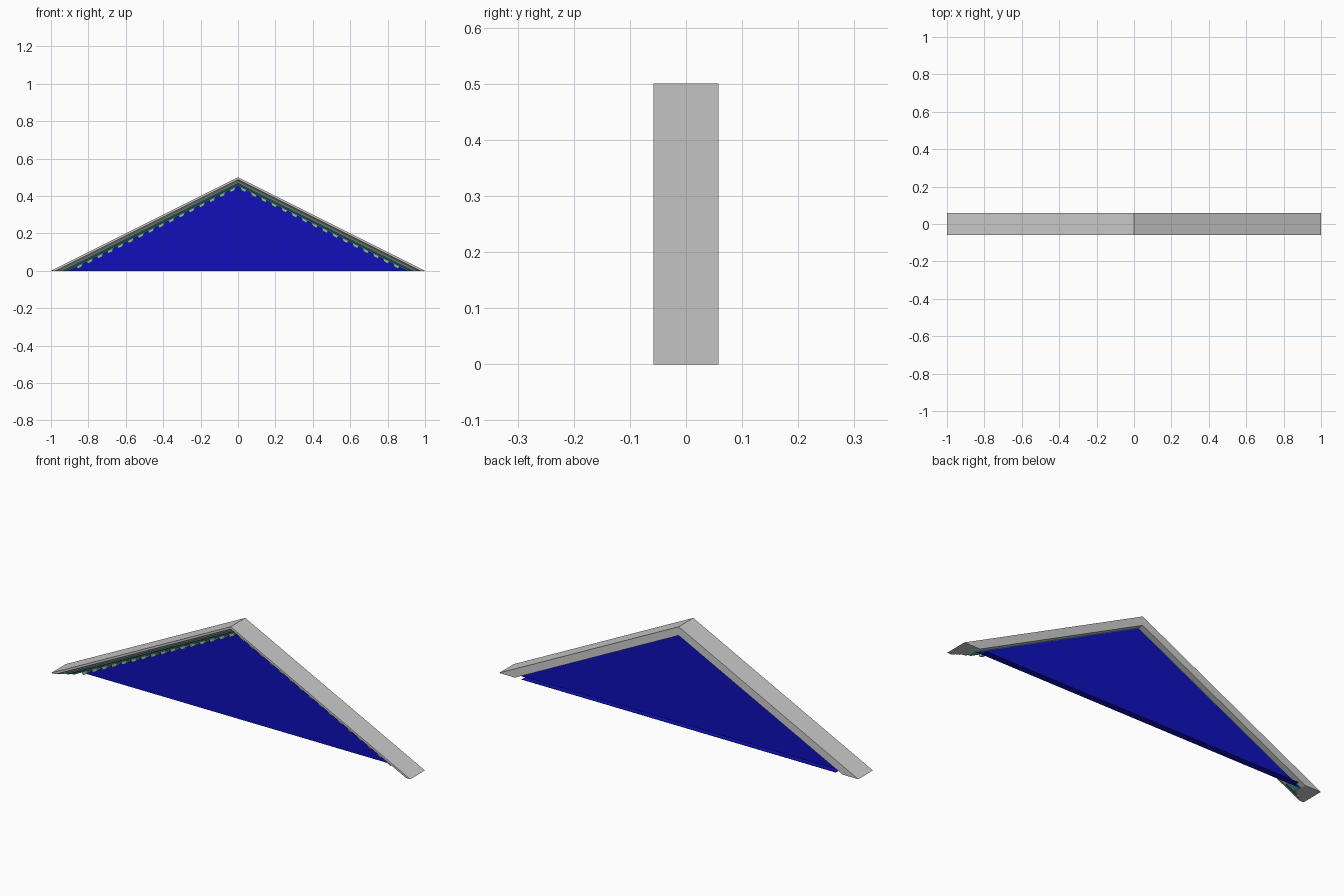
import bpy

if "Cube" in bpy.data.objects:
    bpy.data.objects.remove(bpy.data.objects["Cube"])

# v = vertical distance below the outer roof line; roof line is z = 0.5 - |x|/2
D = 0.058


def material(name, rgb):
    m = bpy.data.materials.new(name)
    m.diffuse_color = (*rgb, 1)
    m.use_nodes = True
    m.node_tree.nodes["Principled BSDF"].inputs["Base Color"].default_value = m.diffuse_color
    return m


BLUE = material("blue", (0.005, 0.005, 0.5))
TEAL = material("teal", (0.06, 0.4, 0.36))
STONE = material("stone", (0.36, 0.42, 0.38))


def add_mesh(name, verts, faces, mat=None):
    me = bpy.data.meshes.new(name)
    me.from_pydata(verts, [], faces)
    ob = bpy.data.objects.new(name, me)
    bpy.context.collection.objects.link(ob)
    if mat:
        me.materials.append(mat)
    bpy.context.view_layer.objects.active = ob
    ob.select_set(True)
    bpy.ops.object.mode_set(mode='EDIT')
    bpy.ops.mesh.select_all(action='SELECT')
    bpy.ops.mesh.normals_make_consistent(inside=False)
    bpy.ops.object.mode_set(mode='OBJECT')
    ob.select_set(False)
    return ob


def gable_sweep(name, profile, mat=None):
    """Sweep a (y, v) profile up one slope and down the other."""
    n = len(profile)
    verts = [(-(1 - 2 * v), y, 0) for y, v in profile]
    verts += [(0, y, 0.5 - v) for y, v in profile]
    verts += [(1 - 2 * v, y, 0) for y, v in profile]
    faces = [(s * n + i, s * n + (i + 1) % n, (s + 1) * n + (i + 1) % n, (s + 1) * n + i)
             for s in range(2) for i in range(n)]
    faces += [tuple(range(n)), tuple(range(2 * n, 3 * n))]
    return add_mesh(name, verts, faces, mat)


# Stepped grey cornice, outermost moulding
gable_sweep("raking_cornice", [
    (-D, 0), (-D, 0.012), (-0.053, 0.014), (-0.046, 0.017), (-0.040, 0.021),
    (-0.037, 0.026), (-0.028, 0.026), (-0.028, 0.031), (0.0, 0.044),
    (D, 0.044), (D, 0)])

# Teal inner moulding
gable_sweep("teal_moulding", [
    (-0.030, 0.031), (-0.024, 0.038), (-0.016, 0.040), (-0.012, 0.048),
    (0.028, 0.048), (0.028, 0.044), (0.0, 0.043), (-0.028, 0.030)], TEAL)

# Row of small teeth below the moulding, mirrored on both slopes
verts, faces = [], []
count, v0, v1 = 16, 0.047, 0.062
for side in (-1, 1):
    for i in range(count):
        xa = 0.012 + i * 0.0545
        xb = xa + 0.033
        quad = [(xa, v0), (xb, v0), (xb - 0.006, v1), (xa + 0.006, v1)]
        b = len(verts)
        for y in (-0.010, 0.028):
            verts += [(side * x, y, max(0, 0.5 - v - x / 2)) for x, v in quad]
        faces += [(b, b + 1, b + 2, b + 3), (b + 7, b + 6, b + 5, b + 4)]
        faces += [(b + j, b + (j + 1) % 4, b + 4 + (j + 1) % 4, b + 4 + j) for j in range(4)]
add_mesh("dentil_row", verts, faces, STONE)

# Blue triangular panel with a floor ledge running to the back
P, v = 0.026, 0.047
add_mesh("blue_panel",
         [(-(1 - 2 * v), P, 0), (1 - 2 * v, P, 0), (0, P, 0.5 - v),
          (-(1 - 2 * v), P + 0.003, 0), (1 - 2 * v, P + 0.003, 0), (0, P + 0.003, 0.5 - v)],
         [(0, 1, 2), (5, 4, 3), (0, 1, 4, 3), (1, 2, 5, 4), (2, 0, 3, 5)], BLUE)
h = 0.002
add_mesh("base_ledge",
         [(x, y, z) for z in (0, h) for x, y in ((-.874, P), (.874, P), (.874, D), (-.874, D))],
         [(0, 1, 2, 3), (7, 6, 5, 4)] + [(j, (j + 1) % 4, 4 + (j + 1) % 4, 4 + j) for j in range(4)],
         BLUE)
